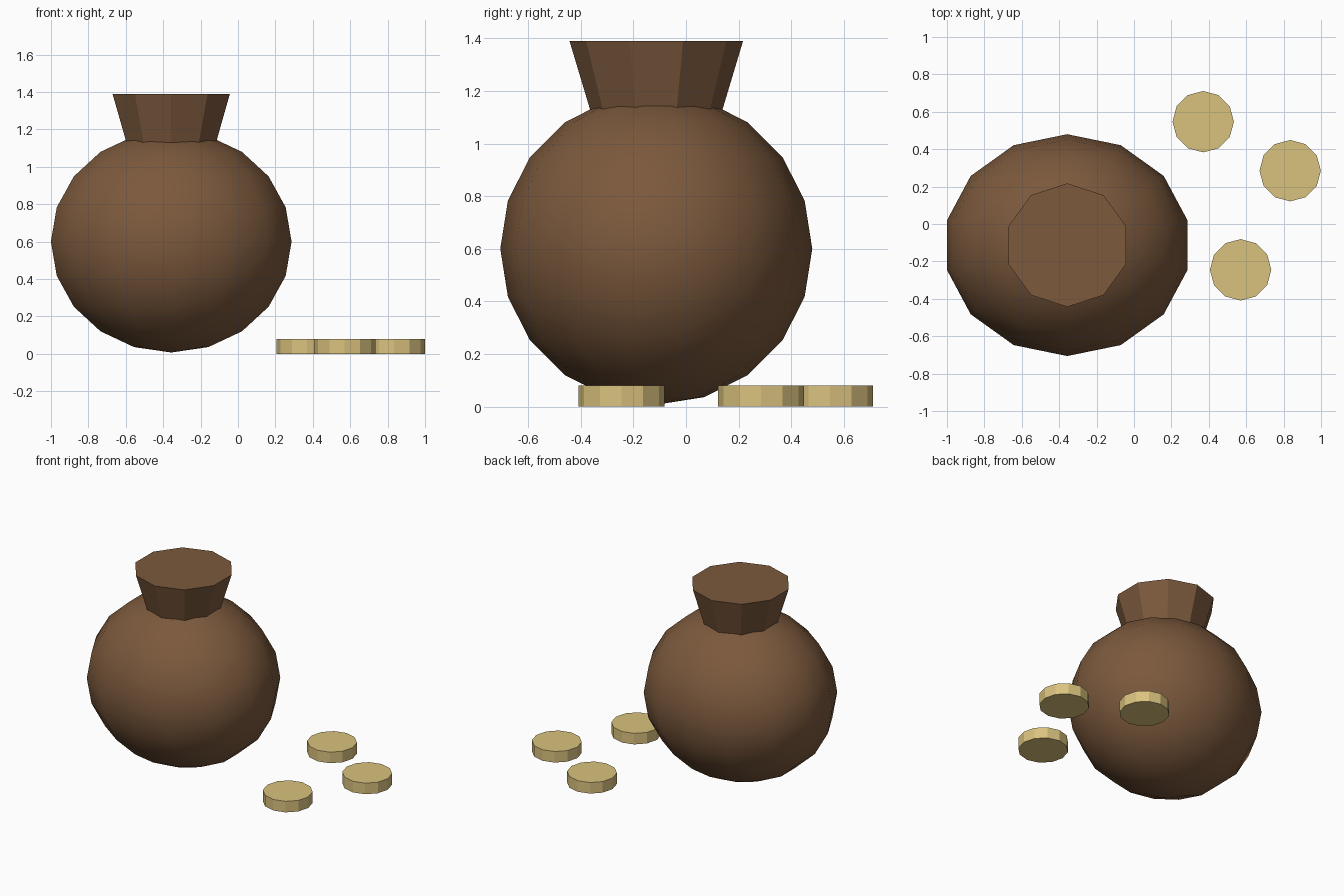
import bpy

if "Cube" in bpy.data.objects:
    bpy.data.objects.remove(bpy.data.objects["Cube"])

BAG_X, BAG_Y = -0.357, -0.113


def material(name, rgb):
    mat = bpy.data.materials.new(name)
    mat.diffuse_color = (*rgb, 1.0)
    mat.use_nodes = True
    mat.node_tree.nodes["Principled BSDF"].inputs["Base Color"].default_value = mat.diffuse_color
    return mat


def finish(name, mat):
    obj = bpy.context.object
    obj.name = name
    obj.data.materials.append(mat)
    return obj


leather = material("brown_leather", (0.20, 0.10, 0.046))
gold = material("pale_gold", (0.70, 0.54, 0.21))

# Round bag body, slightly wider across x, smooth shaded
bpy.ops.mesh.primitive_uv_sphere_add(segments=14, ring_count=10, radius=0.593,
                                     location=(BAG_X, BAG_Y, 0.6))
body = finish("bag_body", leather)
body.scale.x = 0.66 / 0.593
bpy.ops.object.transform_apply(location=False, rotation=False, scale=True)
bpy.ops.object.shade_smooth()

# Flared ten-sided neck, sunk into the body
NECK_BOTTOM, NECK_TOP = 1.06, 1.39
bpy.ops.mesh.primitive_cone_add(vertices=10, radius1=0.231, radius2=0.33,
                                depth=NECK_TOP - NECK_BOTTOM,
                                location=(BAG_X, BAG_Y, (NECK_BOTTOM + NECK_TOP) / 2))
finish("bag_neck", leather)

# Three coins lying on the ground beside the bag
COIN_RADIUS, COIN_HEIGHT = 0.164, 0.08
for i, (x, y) in enumerate([(0.37, 0.547), (0.835, 0.285), (0.57, -0.245)], 1):
    bpy.ops.mesh.primitive_cylinder_add(vertices=12, radius=COIN_RADIUS, depth=COIN_HEIGHT,
                                        location=(x, y, COIN_HEIGHT / 2))
    finish(f"coin_{i}", gold)
